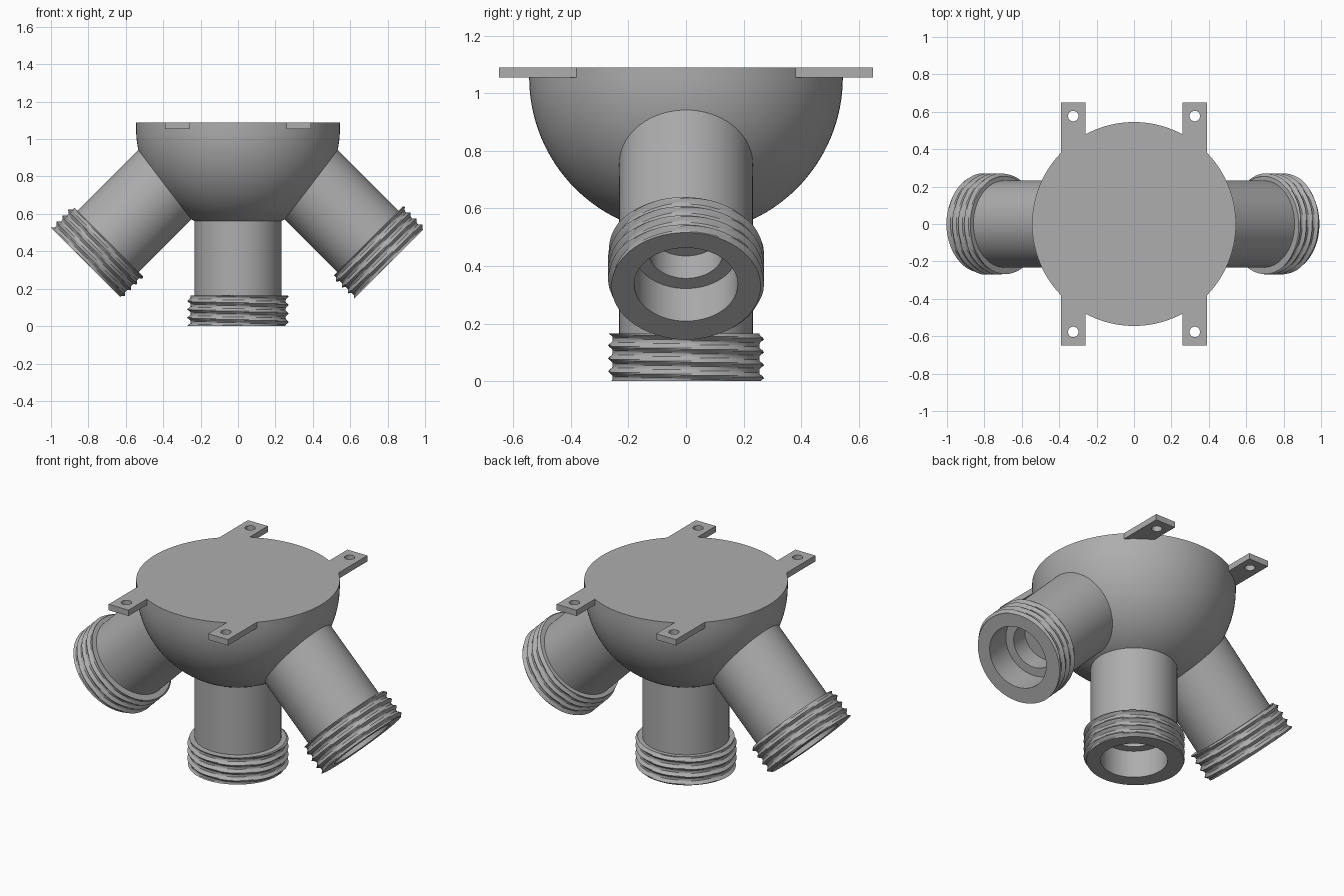
import bpy, bmesh, math
from mathutils import Matrix

cube = bpy.data.objects.get("Cube")
if cube:
    bpy.data.objects.remove(cube, do_unlink=True)

grey = bpy.data.materials.new("matte_grey")
grey.use_nodes = True
grey.diffuse_color = (0.42, 0.42, 0.42, 1)
grey.node_tree.nodes["Principled BSDF"].inputs["Base Color"].default_value = (0.42, 0.42, 0.42, 1)

TOP, FLANGE = 1.09, 0.035
HUB_Z = 1.147           # where the three pipe axes meet
THREAD, PITCH = 0.165, 0.045


def finish(name, bm):
    bmesh.ops.recalc_face_normals(bm, faces=bm.faces)
    mesh = bpy.data.meshes.new(name)
    bm.to_mesh(mesh)
    bm.free()
    mesh.materials.append(grey)
    obj = bpy.data.objects.new(name, mesh)
    bpy.context.collection.objects.link(obj)
    return obj


def smooth(obj, angle=30):
    bpy.ops.object.select_all(action='DESELECT')
    obj.select_set(True)
    bpy.context.view_layer.objects.active = obj
    bpy.ops.object.shade_smooth_by_angle(angle=math.radians(angle))


def lathe(bm, profile, segments, radius=None):
    """Revolve (r, z) points about z; radius(r, z, turn) may vary the rings."""
    rings = []
    for r, z in profile:
        if r == 0:
            rings.append([bm.verts.new((0, 0, z))] * segments)
            continue
        ring = []
        for i in range(segments):
            a = math.tau * i / segments
            q = radius(r, z, i / segments) if radius else r
            ring.append(bm.verts.new((q * math.cos(a), q * math.sin(a), z)))
        rings.append(ring)
    for lo, hi in zip(rings, rings[1:]):
        for i in range(segments):
            j = (i + 1) % segments
            bm.faces.new(dict.fromkeys((lo[i], lo[j], hi[j], hi[i])))


def boolean(target, cutter, operation):
    mod = target.modifiers.new("cut", 'BOOLEAN')
    mod.operation, mod.solver, mod.object = operation, 'EXACT', cutter
    bpy.context.view_layer.objects.active = target
    bpy.ops.object.modifier_apply(modifier=mod.name)
    bpy.data.objects.remove(cutter, do_unlink=True)


# Dome: half sphere under a short straight rim, closed by a flat top
R, rim = 0.545, TOP - FLANGE
steps = 32
profile = [(R * math.sin(t), rim - R * math.cos(t))
           for t in (math.pi / 2 * k / steps for k in range(steps + 1))]
profile[0] = (0, rim - R)
bm = bmesh.new()
lathe(bm, profile + [(R, TOP), (0, TOP)], 128)
dome = finish("dome_with_mounting_tabs", bm)

# Four mounting tabs with screw holes
for sx in (-1, 1):
    for sy in (-1, 1):
        bm = bmesh.new()
        bmesh.ops.create_cube(bm, size=1, matrix=Matrix.Translation(
            (sx * 0.325, sy * 0.475, TOP - FLANGE / 2)) @ Matrix.Diagonal((0.13, 0.35, FLANGE, 1)))
        boolean(dome, finish("tab", bm), 'UNION')
        bm = bmesh.new()
        bmesh.ops.create_cone(bm, cap_ends=True, segments=32, radius1=0.028, radius2=0.028,
                              depth=0.2, matrix=Matrix.Translation((sx * 0.325, sy * 0.577, TOP)))
        boolean(dome, finish("hole", bm), 'DIFFERENCE')
smooth(dome)


# Threaded pipes: stepped blind bore, helical thread, plain shaft
def thread_radius(r, z, turn):
    if r != 0.25:
        return r
    phase = (z / PITCH + turn) % 1
    ridge = max(0, 1 - abs(phase - 0.5) * 3)
    return 0.255 + 0.017 * ridge


def pipe(name, tilt):
    rows = 33
    profile = [(0, 0.27), (0.13, 0.27), (0.13, 0.16), (0.18, 0.16), (0.18, 0)]
    profile += [(0.25, THREAD * k / rows) for k in range(rows + 1)]
    profile += [(0.232, THREAD), (0.232, 0.74), (0, 0.74)]
    bm = bmesh.new()
    lathe(bm, profile, 96, thread_radius)
    bmesh.ops.transform(bm, verts=bm.verts, matrix=Matrix.Translation((0, 0, HUB_Z))
                        @ Matrix.Rotation(tilt, 4, 'Y') @ Matrix.Translation((0, 0, -HUB_Z)))
    smooth(finish(name, bm))


pipe("centre_pipe", 0)
pipe("left_pipe", -math.pi / 4)
pipe("right_pipe", math.pi / 4)
